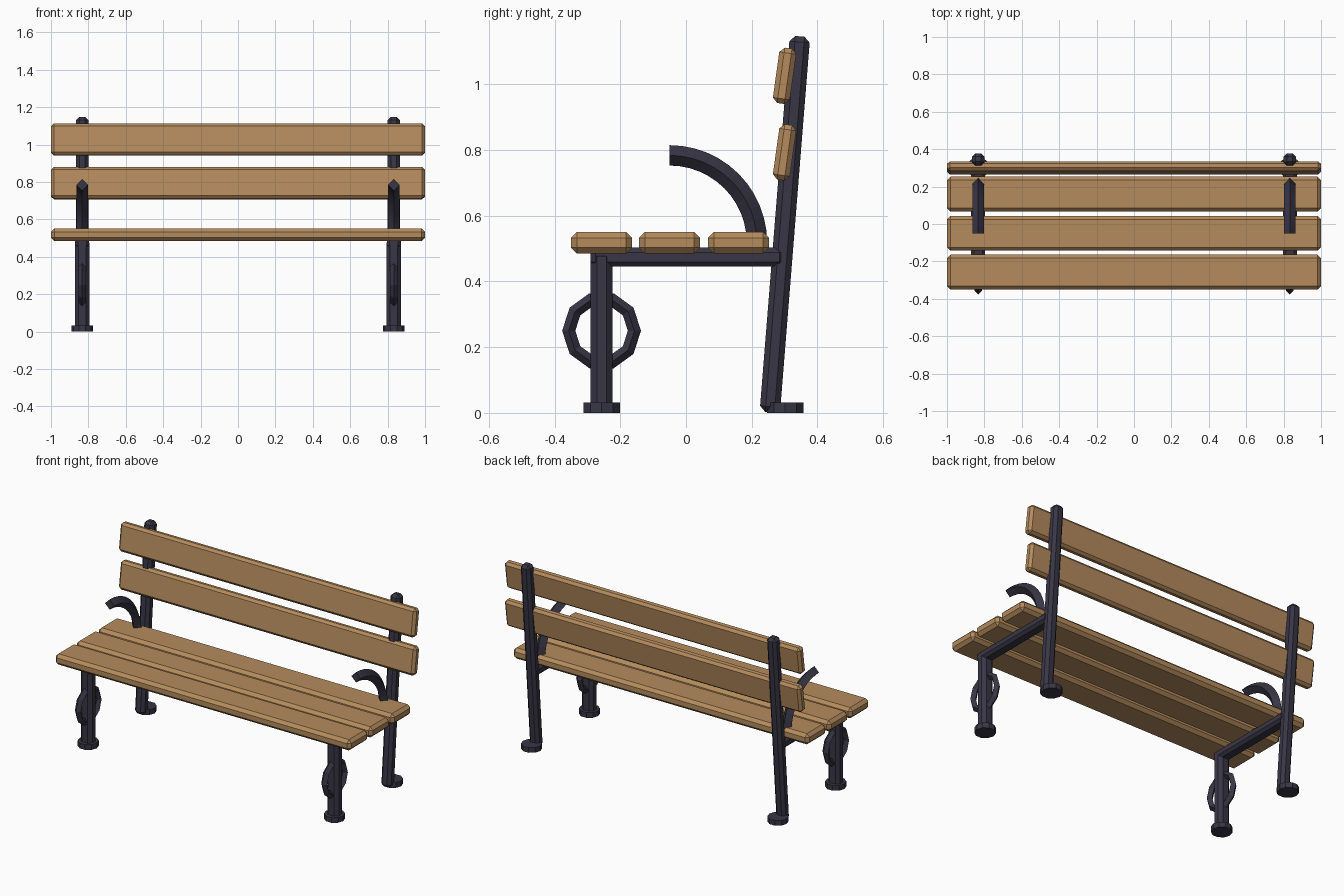
import bpy, bmesh, math
from mathutils import Matrix, Vector

if "Cube" in bpy.data.objects:
    bpy.data.objects.remove(bpy.data.objects["Cube"])


def material(name, rgb):
    m = bpy.data.materials.new(name)
    m.diffuse_color = (*rgb, 1)
    m.use_nodes = True
    m.node_tree.nodes["Principled BSDF"].inputs["Base Color"].default_value = m.diffuse_color
    return m


WOOD = material("warm wood", (0.46, 0.26, 0.11))
IRON = material("dark iron", (0.040, 0.037, 0.060))


def finish(name, bm, mat):
    bmesh.ops.recalc_face_normals(bm, faces=bm.faces)
    me = bpy.data.meshes.new(name)
    bm.to_mesh(me)
    bm.free()
    me.materials.append(mat)
    ob = bpy.data.objects.new(name, me)
    bpy.context.collection.objects.link(ob)
    return ob


def bar(name, size, loc, mat, bevel, tilt=0):
    """Box with chamfered edges, leaning back by tilt."""
    bm = bmesh.new()
    bmesh.ops.create_cube(bm, size=1)
    bmesh.ops.scale(bm, vec=size, verts=bm.verts)
    bmesh.ops.bevel(bm, geom=bm.edges[:], offset=bevel, segments=1,
                    affect='EDGES', clamp_overlap=True)
    bm.transform(Matrix.Translation(loc) @ Matrix.Rotation(-tilt, 4, 'X'))
    return finish(name, bm, mat)


def disc(name, r, h, sides, loc, mat):
    bm = bmesh.new()
    ring = [bm.verts.new((loc[0] + r * math.cos(2 * math.pi * i / sides),
                          loc[1] + r * math.sin(2 * math.pi * i / sides), 0))
            for i in range(sides)]
    f = bm.faces.new(ring)
    top = bmesh.ops.extrude_face_region(bm, geom=[f])["geom"]
    bmesh.ops.translate(bm, vec=(0, 0, h),
                        verts=[v for v in top if isinstance(v, bmesh.types.BMVert)])
    return finish(name, bm, mat)


def hoop(name, x, cy, cz, R, r, sweep, steps, mat):
    """Diamond section swept round the x axis; closed when sweep is a full turn."""
    closed = sweep > 6.28
    bm = bmesh.new()
    rings = []
    for i in range(steps if closed else steps + 1):
        a = sweep * i / steps
        ring = []
        for k in range(4):
            b = k * math.pi / 2
            d = R + r * math.cos(b)
            ring.append(bm.verts.new((x + r * math.sin(b),
                                      cy + d * math.cos(a), cz + d * math.sin(a))))
        rings.append(ring)
    n = len(rings)
    for i in range(n if closed else n - 1):
        p, q = rings[i], rings[(i + 1) % n]
        for k in range(4):
            bm.faces.new((p[k], p[(k + 1) % 4], q[(k + 1) % 4], q[k]))
    if not closed:
        bm.faces.new(rings[0])
        bm.faces.new(rings[-1])
    return finish(name, bm, mat)


# seat slats
for i, y in enumerate((-0.257, -0.05, 0.16)):
    bar(f"seat_slat_{i + 1}", (2, 0.186, 0.066), (0, y, 0.518), WOOD, 0.018)

# backrest slats
for i, z in enumerate((0.793, 1.026)):
    bar(f"back_slat_{i + 1}", (2, 0.052, 0.17), (0, 0.30, z), WOOD, 0.015,
        math.radians(8))

# iron frame on each side
for side, x in (("left", -0.833), ("right", 0.833)):
    bar(f"front_leg_{side}", (0.078, 0.067, 0.49), (x, -0.257, 0.25), IRON, 0.019)
    bar(f"back_post_{side}", (0.065, 0.062, 1.148), (x, 0.301, 0.574), IRON, 0.017, 0.08)
    bar(f"seat_rail_{side}", (0.075, 0.59, 0.058), (x, 0.004, 0.474), IRON, 0.015)
    disc(f"front_foot_{side}", 0.0585, 0.032, 10, (x, -0.257), IRON)
    disc(f"back_foot_{side}", 0.0585, 0.032, 10, (x, 0.302), IRON)
    hoop(f"leg_ring_{side}", x, -0.257, 0.25, 0.10, 0.02, 2 * math.pi, 10, IRON)
    hoop(f"armrest_{side}", x, -0.05, 0.518, 0.266, 0.031, math.pi / 2, 12, IRON)
